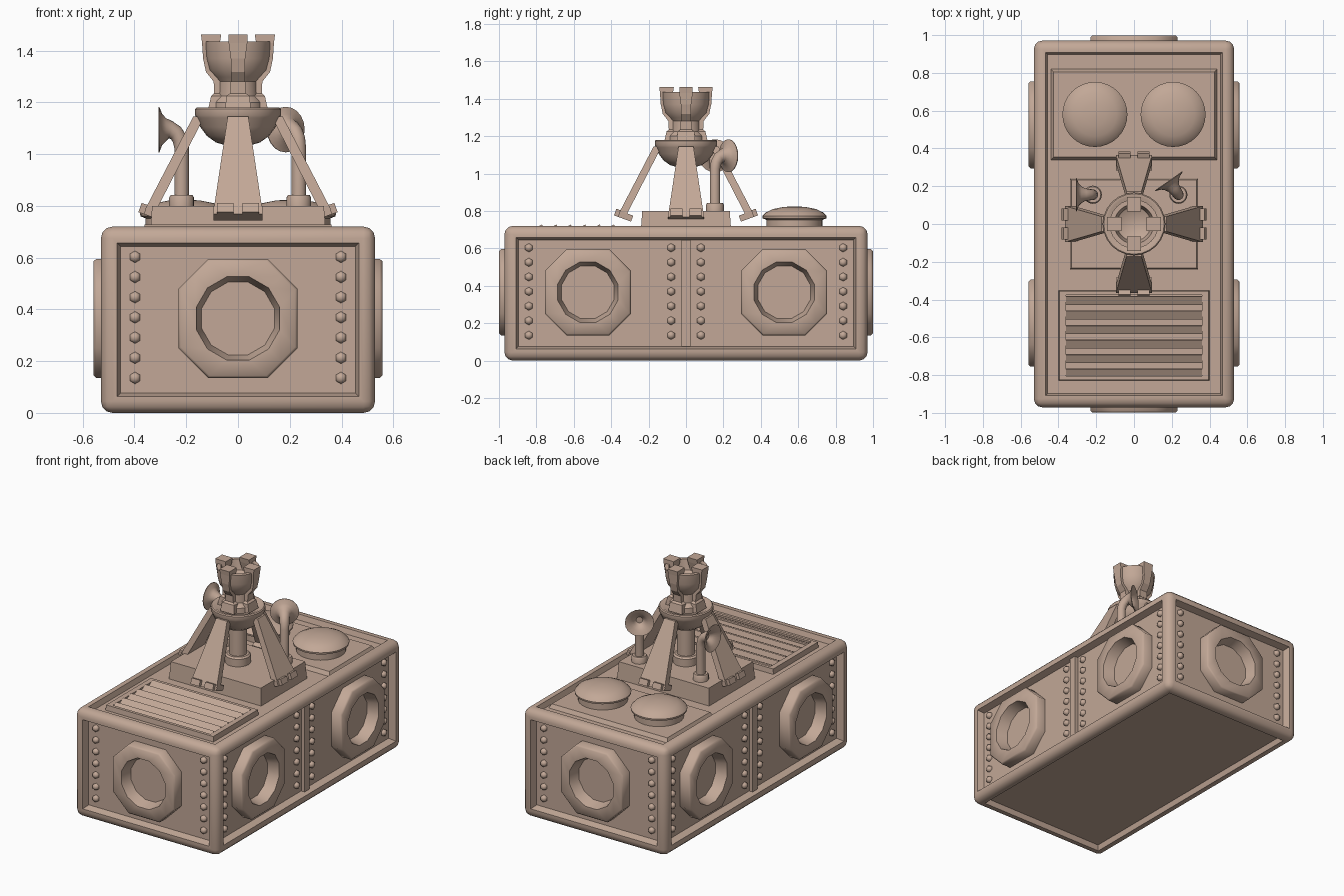
import bpy, bmesh
from math import sin, cos, pi, radians
from mathutils import Vector, Matrix

cube = bpy.data.objects.get("Cube")
if cube:
    bpy.data.objects.remove(cube, do_unlink=True)

# One clay-tan colour for everything
CLAY = (0.54, 0.39, 0.308, 1)
mat = bpy.data.materials.new("clay_tan")
mat.use_nodes = True
mat.diffuse_color = CLAY
mat.node_tree.nodes["Principled BSDF"].inputs["Base Color"].default_value = CLAY


def finish(name, bm, smooth=0):
    bmesh.ops.recalc_face_normals(bm, faces=bm.faces)
    me = bpy.data.meshes.new(name)
    bm.to_mesh(me)
    bm.free()
    me.materials.append(mat)
    ob = bpy.data.objects.new(name, me)
    bpy.context.collection.objects.link(ob)
    if smooth:
        bpy.ops.object.select_all(action='DESELECT')
        ob.select_set(True)
        bpy.context.view_layer.objects.active = ob
        bpy.ops.object.shade_smooth_by_angle(angle=radians(smooth))
    return ob


def loft(bm, rings, m=Matrix(), caps=True):
    """Skin a series of equal-length point loops."""
    loops = [[bm.verts.new(m @ Vector(p)) for p in ring] for ring in rings]
    n = len(loops[0])
    for a, b in zip(loops, loops[1:]):
        for i in range(n):
            j = (i + 1) % n
            bm.faces.new((a[i], a[j], b[j], b[i]))
    if caps:
        bm.faces.new(loops[0])
        bm.faces.new(loops[-1])


def circle(r, z, n, turn=0.0):
    return [(r * cos(turn + 2 * pi * i / n), r * sin(turn + 2 * pi * i / n), z) for i in range(n)]


def lathe(name, profile, n=24, at=(0, 0, 0), smooth=35):
    bm = bmesh.new()
    loft(bm, [circle(r, z, n) for r, z in profile], Matrix.Translation(at))
    return finish(name, bm, smooth)


def rect(x0, x1, y0, y1, z):
    return [(x0, y0, z), (x1, y0, z), (x1, y1, z), (x0, y1, z)]


def box(bm, x0, x1, y0, y1, z0, z1, taper=0.0, m=Matrix()):
    loft(bm, [rect(x0, x1, y0, y1, z0),
              rect(x0 + taper, x1 - taper, y0 + taper, y1 - taper, z1)], m)


def facing(loc, normal):
    """Local z points along normal, local y stays upright."""
    n, up = Vector(normal), Vector((0, 0, 1))
    rot = Matrix((up.cross(n), up, n)).transposed().to_4x4()
    return Matrix.Translation(loc) @ rot


HX, HY, TOP = 0.53, 0.971, 0.72
SIDE_RECESS, CAP_RECESS = 0.045, 0.034
FLOOR = TOP - CAP_RECESS
MID = 0.365

# Body shell: rounded box with a recessed panel on every face
bm = bmesh.new()
box(bm, -HX, HX, -HY, HY, 0, TOP)
bmesh.ops.recalc_face_normals(bm, faces=bm.faces)
bmesh.ops.bevel(bm, geom=bm.edges[:], offset=0.045, segments=3, profile=0.5, affect='EDGES')
bm.normal_update()
panels = [f for f in bm.faces if f.calc_area() > 0.3]
bmesh.ops.inset_individual(bm, faces=panels, thickness=0.025, depth=0)
sides = [f for f in panels if abs(f.normal.z) < 0.5]
caps = [f for f in panels if abs(f.normal.z) > 0.5]
bmesh.ops.inset_individual(bm, faces=sides, thickness=0.019, depth=-SIDE_RECESS)
bmesh.ops.inset_individual(bm, faces=caps, thickness=0.015, depth=-CAP_RECESS)
shell = finish("body_shell", bm, 35)

# Octagonal porthole rims with tapered round wells
PX, PY = HX - SIDE_RECESS, HY - SIDE_RECESS
RIM, WELL = SIDE_RECESS + 0.028, 0.035
ports = [((0, s * PY, MID), (0, s, 0)) for s in (-1, 1)]
ports += [((s * PX, y, MID), (s, 0, 0)) for s in (-1, 1) for y in (-0.525, 0.525)]


def octagon(size, z):
    pts = []
    for k in range(4):
        for x, y in ((size, size / 2), (size * 0.75, size * 0.75), (size / 2, size)):
            c, s = cos(k * pi / 2), sin(k * pi / 2)
            pts.append((c * x - s * y, s * x + c * y, z))
    return pts


holes = bmesh.new()
for i, (loc, nrm) in enumerate(ports):
    bm = bmesh.new()
    loft(bm, [octagon(0.23, 0), octagon(0.23, RIM - 0.01), octagon(0.221, RIM),
              circle(0.167, RIM, 12, pi / 12), circle(0.136, -WELL, 12, pi / 12)],
         facing(loc, nrm))
    finish(f"porthole_{i + 1}", bm, 50)
    loft(holes, [circle(0.175, -WELL - 0.01, 12), circle(0.175, 0.02, 12)], facing(loc, nrm))

# Sink the wells into the shell
cutter = finish("well_cutter", holes)
cut = shell.modifiers.new("wells", 'BOOLEAN')
cut.operation, cut.object = 'DIFFERENCE', cutter
bpy.context.view_layer.objects.active = shell
bpy.ops.object.modifier_apply(modifier=cut.name)
bpy.data.objects.remove(cutter, do_unlink=True)
for p in shell.data.polygons:
    if p.area > 0.3:
        p.use_smooth = False

# Rivet columns
bm = bmesh.new()
columns = [((x, s * PY), (0, s, 0)) for s in (-1, 1) for x in (-0.398, 0.398)]
columns += [((s * PX, y), (s, 0, 0)) for s in (-1, 1) for y in (-0.84, -0.08, 0.08, 0.84)]
for (x, y), nrm in columns:
    for k in range(7):
        loft(bm, [circle(r, z, 6, pi / 6) for r, z in
                  ((0.023, 0), (0.023, 0.005), (0.018, 0.016), (0.007, 0.022))],
             facing((x, y, MID + 0.004 + (k - 3) * 0.078), nrm))
finish("rivets", bm, 65)

# Dividing posts on the long sides
bm = bmesh.new()
for s in (-1, 1):
    box(bm, -0.025, 0.025, -0.285, 0.285, 0, 0.024, m=facing((s * PX, 0, 0.36), (s, 0, 0)))
finish("side_posts", bm)

# Raised roof plate with two domed hatches
bm = bmesh.new()
box(bm, -0.44, 0.44, 0.34, 0.82, FLOOR, 0.712, 0.014)
finish("hatch_plate", bm)
for s, side in ((-1, "right"), (1, "left")):
    lathe(f"hatch_dome_{side}",
          [(0.15, 0.70), (0.15, 0.752), (0.17, 0.76), (0.172, 0.772), (0.155, 0.791),
           (0.115, 0.81), (0.06, 0.821), (0.01, 0.824)], 32, (s * 0.207, 0.58, 0))

# Louvred grille: hollow frame and tilted slats with open gaps
bm = bmesh.new()
loft(bm, [rect(-0.40, 0.40, -0.83, -0.35, FLOOR - 0.01), rect(-0.395, 0.395, -0.825, -0.355, 0.72),
          rect(-0.36, 0.36, -0.805, -0.375, 0.72), rect(-0.36, 0.36, -0.805, -0.375, FLOOR + 0.002)])
finish("grille_frame", bm)
bm = bmesh.new()
for k in range(6):
    tilt = Matrix.Translation((0, -0.405 - k * 0.077, 0.712)) @ Matrix.Rotation(radians(28), 4, 'X')
    box(bm, -0.361, 0.361, -0.025, 0.025, -0.004, 0.004, m=tilt)
finish("grille_slats", bm)

# Tower platform and central column
bm = bmesh.new()
box(bm, -0.34, 0.34, -0.242, 0.242, FLOOR, 0.80, 0.008)
finish("tower_platform", bm)
lathe("tower_column", [(0.078, 0.79), (0.078, 0.85), (0.068, 0.86), (0.054, 0.86), (0.054, 1.06)])

# Four splayed struts with hinged feet
for k, label in enumerate(("left", "back", "right", "front")):
    turn = Matrix.Rotation(k * pi / 2, 4, 'Z')
    bm = bmesh.new()
    loft(bm, [rect(0.315, 0.36, -0.094, 0.094, 0.785), rect(0.13, 0.173, -0.04, 0.04, 1.145)], turn)
    finish(f"strut_{label}", bm)
    bm = bmesh.new()
    tilt = turn @ Matrix.Translation((0.33, 0, 0.775)) @ Matrix.Rotation(radians(-20), 4, 'Y')
    box(bm, -0.045, 0.03, -0.095, 0.095, -0.018, 0.016, m=tilt)
    for y in (-0.05, 0.05):
        box(bm, 0.01, 0.052, y - 0.032, y + 0.032, -0.018, 0.02, m=tilt)
    finish(f"strut_foot_{label}", bm)

# Bowl carrying the crown
lathe("tower_bowl",
      [(0.05, 1.035), (0.085, 1.045), (0.12, 1.07), (0.146, 1.105), (0.16, 1.14),
       (0.166, 1.15), (0.166, 1.174), (0.16, 1.18), (0.145, 1.18), (0.12, 1.165)])

# Crown cup, hollow at the top
lathe("crown_cup",
      [(0.10, 1.16), (0.098, 1.20), (0.078, 1.225), (0.075, 1.28), (0.088, 1.298), (0.112, 1.325),
       (0.124, 1.37), (0.13, 1.435), (0.105, 1.435), (0.09, 1.37), (0.05, 1.35)])

# Crown prongs: inner radius, outer radius, height, half width
PRONG = [(0.06, 0.116, 1.17, 0.05), (0.06, 0.104, 1.225, 0.045), (0.06, 0.092, 1.235, 0.03),
         (0.06, 0.094, 1.28, 0.028), (0.07, 0.124, 1.318, 0.026), (0.085, 0.135, 1.37, 0.028),
         (0.07, 0.139, 1.43, 0.036), (0.065, 0.143, 1.462, 0.036)]
bm = bmesh.new()
for k in range(4):
    loft(bm, [rect(a, b, -w, w, z) for a, b, z, w in PRONG], Matrix.Rotation(k * pi / 2, 4, 'Z'))
finish("crown_prongs", bm)

# Horns: reach, height, tilt in degrees, radius; the last rings form the hollow bell
HORN = [(0, 0.80, 0, 0.028), (0, 1.025, 0, 0.028), (0.007, 1.058, 25, 0.029),
        (0.022, 1.082, 50, 0.03), (0.042, 1.093, 75, 0.034), (0.06, 1.095, 90, 0.044),
        (0.075, 1.095, 90, 0.06), (0.086, 1.095, 90, 0.088), (0.09, 1.095, 90, 0.088),
        (0.08, 1.095, 90, 0.056), (0.064, 1.095, 90, 0.036), (0.045, 1.095, 90, 0.02)]
for name, x, y, heading in (("right", -0.218, 0.155, 180), ("left", 0.235, 0.155, 125)):
    bm = bmesh.new()
    place = Matrix.Translation((x, y, 0)) @ Matrix.Rotation(radians(heading), 4, 'Z')
    rings = []
    for reach, z, tilt, r in HORN:
        m = Matrix.Translation((reach, 0, z)) @ Matrix.Rotation(radians(tilt), 4, 'Y')
        rings.append([m @ Vector(p) for p in circle(r, 0, 20)])
    loft(bm, rings, place)
    finish(f"horn_{name}", bm, 40)
    lathe(f"horn_base_{name}", [(0.048, 0.79), (0.048, 0.832), (0.042, 0.842)], 20, (x, y, 0))
